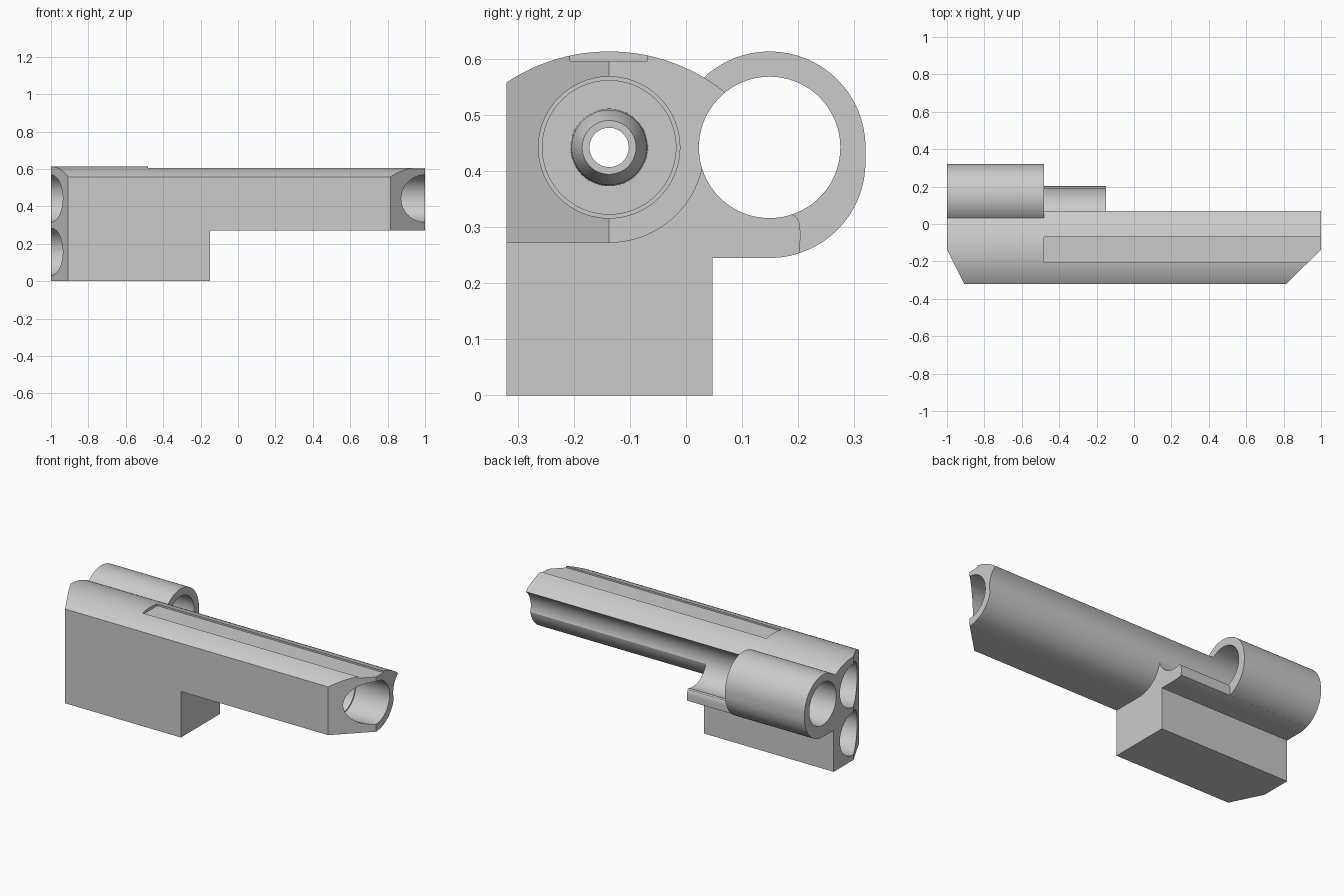
import bpy, bmesh, math
from mathutils import Vector

cube = bpy.data.objects.get("Cube")
if cube:
    bpy.data.objects.remove(cube, do_unlink=True)

GREY = (0.6, 0.6, 0.6, 1)
mat = bpy.data.materials.new("plain grey")
mat.use_nodes = True
mat.diffuse_color = GREY
mat.node_tree.nodes["Principled BSDF"].inputs["Base Color"].default_value = GREY

BARREL = (-0.137, 0.442)   # barrel axis (y, z)
TUBE = (0.149, 0.442)      # side tube axis (y, z)
BORE = 0.126


def arc(c, r, a0, a1, n=32):
    """Points on an arc, angles in degrees."""
    angles = [math.radians(a0 + (a1 - a0) * i / n) for i in range(n + 1)]
    return [(c[0] + r * math.cos(a), c[1] + r * math.sin(a)) for a in angles]


def finish(bm, name):
    bmesh.ops.recalc_face_normals(bm, faces=bm.faces)
    mesh = bpy.data.meshes.new(name)
    bm.to_mesh(mesh)
    bm.free()
    mesh.materials.append(mat)
    obj = bpy.data.objects.new(name, mesh)
    bpy.context.collection.objects.link(obj)
    return obj


def prism(name, pts, lo, hi, axis="x"):
    """Extrude a yz outline along x, or an xy outline along z."""
    bm = bmesh.new()
    place = (lambda p: (lo, *p)) if axis == "x" else (lambda p: (*p, lo))
    step = Vector((hi - lo, 0, 0)) if axis == "x" else Vector((0, 0, hi - lo))
    face = bm.faces.new([bm.verts.new(place(p)) for p in pts])
    ext = bmesh.ops.extrude_face_region(bm, geom=[face], use_keep_orig=True)
    verts = [v for v in ext["geom"] if isinstance(v, bmesh.types.BMVert)]
    bmesh.ops.translate(bm, verts=verts, vec=step)
    return finish(bm, name)


def lathe(name, profile, c, n=96):
    """Revolve (x, radius) points about an axis parallel to x."""
    bm = bmesh.new()
    verts = [bm.verts.new((x, c[0], c[1] + r)) for x, r in profile]
    edges = [bm.edges.new(pair) for pair in zip(verts, verts[1:])]
    bmesh.ops.spin(bm, geom=verts + edges, cent=(0, *c), axis=(1, 0, 0),
                   angle=math.tau, steps=n, use_duplicate=False)
    bmesh.ops.remove_doubles(bm, verts=bm.verts, dist=1e-5)
    return finish(bm, name)


def rect(a0, a1, b0, b1):
    return [(a0, b0), (a1, b0), (a1, b1), (a0, b1)]


# Barrel shroud: flat front, domed top, rounded back underside
shroud = ([(-0.32, 0.272)] + arc(BARREL, 0.17, -90, -12) + [(0.1, 0.43)]
          + arc((-0.137, 0.283), 0.33, 44, 123.7))
body = prism("blaster_body", shroud, -1, 1)

# Grip block, side tube and the open cradle in front of the tube
grip = prism("grip_block", rect(-0.32, 0.047, 0, 0.3), -1, -0.15)
tube = prism("side_tube", arc(TUBE, 0.171, 0, 180)
             + arc((0.149, 0.416), 0.171, 180, 360), -1, -0.48)
cradle = prism("tube_cradle", [(-0.1, 0.245)]
               + arc((0.149, 0.416), 0.171, -90, -71.6, 10)
               + [(0.204, 0.29), (0.202, 0.308), (0.197, 0.318), (0.188, 0.323),
                  (0.149, 0.41), (-0.1, 0.41)], -1, -0.15)

# Cutters: tube hole, stepped barrel bore with nozzle, lower bore
tube_hole = lathe("tube_hole", [(-1.1, 0), (-1.1, BORE), (1.1, BORE), (1.1, 0)], TUBE)
barrel_bore = lathe("barrel_bore", [
    (1.1, 0), (1.1, BORE), (0.78, BORE), (0.78, 0.119), (-0.3, 0.119),
    (-0.3, 0.069), (-0.1, 0.067), (-0.06, 0.048), (-0.06, 0.035),
    (-0.55, 0.035), (-0.55, BORE), (-1.1, BORE), (-1.1, 0)], BARREL)
lower_bore = lathe("lower_bore", [(-1.1, 0), (-1.1, BORE), (-0.25, BORE), (-0.25, 0)],
                   (-0.137, 0.157))

# Cutters: top rail recess and slanted ends
rail_slot = prism("rail_slot", rect(-0.207, -0.069, 0.596, 0.7), -0.48, 1.1)


def slant(name, end, back):
    """Wedge from the end face at the barrel axis to the flat front."""
    k = (end - back) / 0.183
    pts = [(end + k * 0.1, -0.037), (back - k * 0.1, -0.42), (end * 1.3, -0.42),
           (end * 1.3, -0.037)]
    return prism(name, pts, -0.1, 0.8, "z")


muzzle_slant = slant("muzzle_slant", 1, 0.815)
rear_slant = slant("rear_slant", -1, -0.908)


def combine(cutter, op):
    mod = body.modifiers.new(cutter.name, "BOOLEAN")
    mod.object, mod.operation, mod.solver = cutter, op, "EXACT"


added = [grip, tube, cradle]
cut = [tube_hole, barrel_bore, lower_bore, rail_slot, muzzle_slant, rear_slant]
for part in added:
    combine(part, "UNION")
for part in cut:
    combine(part, "DIFFERENCE")

# Bake the booleans and drop the helpers
bpy.context.view_layer.update()
baked = bpy.data.meshes.new_from_object(
    body.evaluated_get(bpy.context.evaluated_depsgraph_get()))
body.modifiers.clear()
body.data = baked
for part in added + cut:
    bpy.data.objects.remove(part, do_unlink=True)

bpy.ops.object.select_all(action="DESELECT")
body.select_set(True)
bpy.context.view_layer.objects.active = body
bpy.ops.object.shade_smooth_by_angle(angle=math.radians(25))
